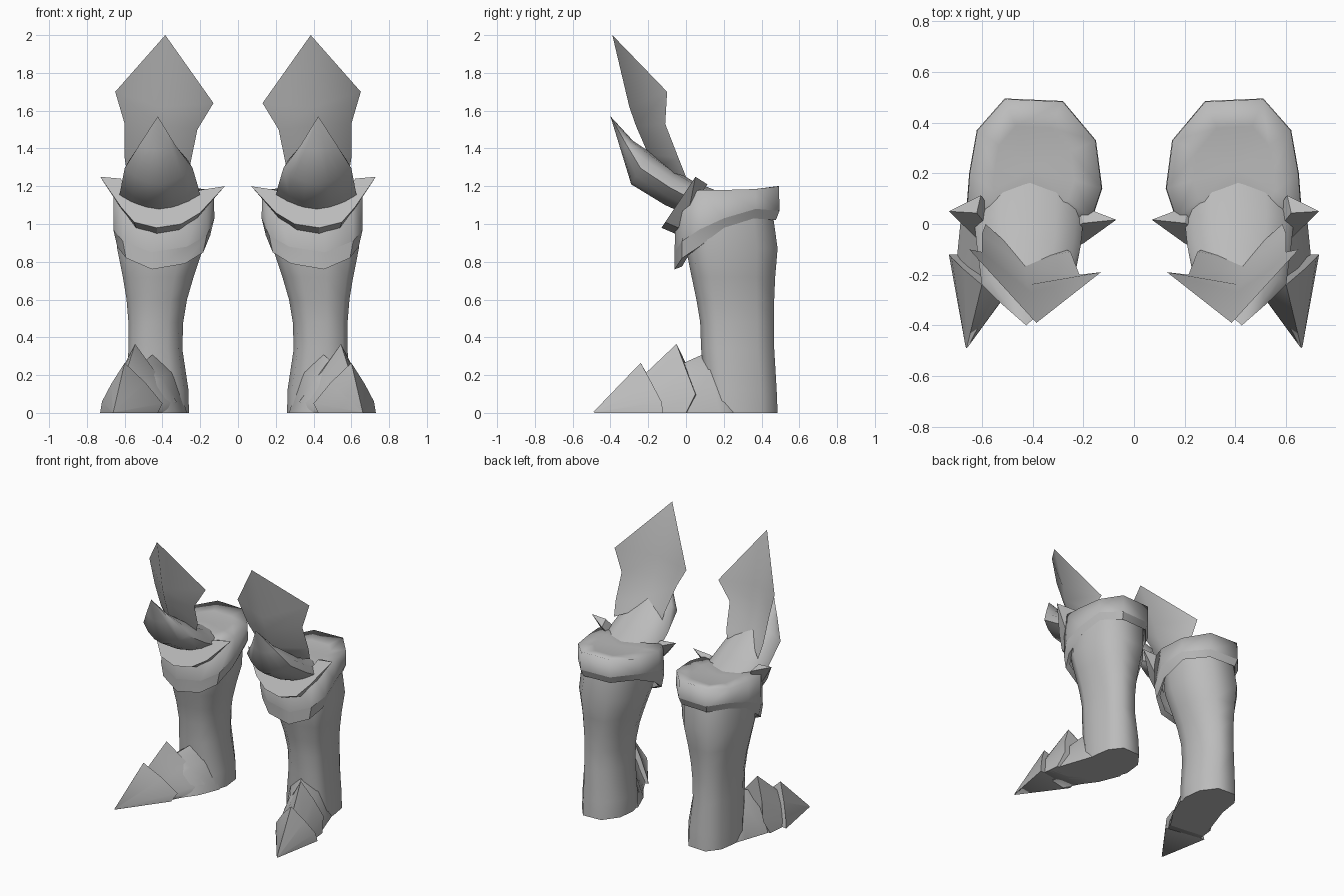
import bpy, bmesh, math
from mathutils import Vector

if "Cube" in bpy.data.objects:
    bpy.data.objects.remove(bpy.data.objects["Cube"])

steel = bpy.data.materials.new("grey_steel")
steel.diffuse_color = (0.5, 0.5, 0.5, 1)
steel.use_nodes = True
steel.node_tree.nodes["Principled BSDF"].inputs["Base Color"].default_value = steel.diffuse_color


def finish(name, bm, angle=40):
    """Turn a bmesh into a part mirrored to the other leg."""
    bmesh.ops.remove_doubles(bm, verts=bm.verts, dist=1e-5)
    bmesh.ops.recalc_face_normals(bm, faces=bm.faces)
    me = bpy.data.meshes.new(name)
    bm.to_mesh(me)
    bm.free()
    me.materials.append(steel)
    ob = bpy.data.objects.new(name, me)
    bpy.context.collection.objects.link(ob)
    mirror = ob.modifiers.new("Mirror", 'MIRROR')
    mirror.use_mirror_merge = False
    bpy.ops.object.select_all(action='DESELECT')
    ob.select_set(True)
    bpy.context.view_layer.objects.active = ob
    bpy.ops.object.shade_smooth_by_angle(angle=math.radians(angle))
    return ob


def loft(name, rings, end=None, angle=40, capped=True):
    """Skin closed rings; the far end is a point fan or a flat cap."""
    bm = bmesh.new()
    vs = [[bm.verts.new(p) for p in r] for r in rings]
    n = len(rings[0])
    for a, b in zip(vs, vs[1:]):
        for i in range(n):
            j = (i + 1) % n
            bm.faces.new((a[i], a[j], b[j], b[i]))
    if capped:
        bm.faces.new(vs[0])
    if end:
        t = bm.verts.new(end)
        for i in range(n):
            bm.faces.new((vs[-1][i], vs[-1][(i + 1) % n], t))
    elif capped:
        bm.faces.new(vs[-1])
    return finish(name, bm, angle)


# Leg outline shared by cuff and shaft: (x, y, cuff lower edge z, cuff top z)
cuff = [(.28, .485, 1.02, 1.20), (.51, .495, 1.02, 1.20), (.62, .37, 1.03, 1.185),
        (.65, .2, .98, 1.18), (.66, .07, .88, 1.18), (.61, -.02, .82, 1.16),
        (.46, -.06, .76, 1.12), (.27, -.045, .79, 1.13), (.165, .02, .85, 1.17),
        (.125, .14, .94, 1.17), (.15, .33, 1.02, 1.18)]


def shaft_ring(x0, x1, y0, y1, z):
    """Leg outline fitted into a box."""
    return [(x0 + (x - .125) / .535 * (x1 - x0), y0 + (y + .06) / .555 * (y1 - y0), z)
            for x, y, _, _ in cuff]


loft("shin_shaft", [shaft_ring(*r) for r in (
    (.26, .59, .10, .485, 0), (.262, .59, .10, .48, .12),
    (.295, .58, .08, .467, .34), (.29, .58, .075, .465, .48),
    (.27, .59, .055, .467, .6), (.235, .61, .03, .472, .72),
    (.185, .64, 0, .485, .87), (.165, .63, 0, .46, 1.05))], angle=70)


def inset(x, y, sx, sy):
    return .4 + (x - .4) * sx, .22 + (y - .22) * sy


# Knee cuff: closed, gently dished top over a bevelled lower rim
rim = [(x, y, b + (.05 if y > .15 else .09)) for x, y, b, t in cuff]
loft("cuff_rim", [
    [(*inset(x, y, .88, .86), b + .015) for x, y, b, t in cuff],
    [(*inset(x, y, .92, .93 if y > .1 else 1), b) for x, y, b, t in cuff],
    rim], angle=45, capped=False)
loft("knee_cuff", [
    rim,
    [(*inset(x, y, .99, .99), t) for x, y, b, t in cuff],
    [(*inset(x, y, .6, .6), 1.178) for x, y, b, t in cuff]],
    end=(.4, .22, 1.175), angle=110, capped=False)

# Crescent collar: slanted flat band with pointed ends, given as (x, z)
outer = [(.07, 1.2), (.2, 1.06), (.3, 1.0), (.43, .98), (.55, 1.01), (.62, 1.09), (.73, 1.25)]
inner = [(.62, 1.24), (.56, 1.125), (.43, 1.08), (.31, 1.1), (.2, 1.18)]


def slant(x, z):
    return Vector((x, .05 - (1.25 - z) * .667, z))


front = [slant(*p) for p in outer + inner]
bm = bmesh.new()
f = [bm.verts.new(p) for p in front]
b = [f[i] if i in (0, 6) else
     bm.verts.new((.42 + (p.x - .42) * .92, p.y + .07, p.z - .03))
     for i, p in enumerate(front)]
n = len(f)
for i in range(n):
    j = (i + 1) % n
    bm.faces.new(list(dict.fromkeys((f[i], f[j], b[j], b[i]))))
for v in (f, b):
    for i in range(6):
        o = [v[i], v[i + 1], v[max(11 - i, 7)], v[min(12 - i, 11)]]
        bm.faces.new(list(dict.fromkeys(o)))
finish("collar_crescent", bm, 25)


# Knee horn: tilted ovals, narrower below, rising from the cuff to a point
def tilted(x0, x1, low, high, n=12):
    pts = []
    for i in range(n):
        a = 2 * math.pi * i / n
        k = (1 + math.cos(a)) / 2
        s = math.sin(a) * min(1, .62 + .76 * k)
        pts.append(((x0 + x1) / 2 + (x1 - x0) / 2 * s,
                    low[0] + (high[0] - low[0]) * k, low[1] + (high[1] - low[1]) * k))
    return pts


loft("knee_horn", [
    tilted(.2, .62, (.06, 1.0), (.19, 1.165)),
    tilted(.2, .63, (-.02, 1.06), (.04, 1.225)),
    tilted(.21, .62, (-.11, 1.1), (-.06, 1.285)),
    tilted(.24, .6, (-.29, 1.21), (-.19, 1.38)),
    tilted(.33, .525, (-.345, 1.39), (-.28, 1.44))],
    end=(.425, -.40, 1.57), angle=70)

# Tall folded blade: rows of inner edge, front ridge, outer edge, back ridge
loft("thigh_blade", [
    [(.27, -.10, 1.25), (.42, -.17, 1.3), (.585, 0, 1.25), (.43, -.14, 1.3)],
    [(.25, -.11, 1.33), (.42, -.2, 1.37), (.6, -.04, 1.35), (.43, -.17, 1.37)],
    [(.215, -.2, 1.5), (.41, -.265, 1.52), (.6, -.11, 1.53), (.42, -.24, 1.52)],
    [(.13, -.19, 1.64), (.405, -.3, 1.62), (.65, -.1, 1.7), (.405, -.27, 1.64)]],
    end=(.385, -.39, 2.0), angle=85)

# Foot: arched sections from ankle to ball
loft("foot_body", [
    [(.30, .30, 0), (.33, .28, .2), (.42, .24, .33), (.53, .28, .2), (.57, .3, 0)],
    [(.27, .17, 0), (.34, .13, .23), (.45, .09, .31), (.56, .13, .23), (.61, .18, 0)],
    [(.33, .02, 0), (.40, .03, .18), (.5, .0, .27), (.59, .03, .19), (.665, .02, 0)],
    [(.43, -.12, 0), (.47, -.1, .09), (.57, -.14, .18), (.65, -.08, .11), (.69, -.09, 0)]],
    angle=85)


# Foot plates: peaked rear arch tapering to a front arch
def plate(name, rear, nose):
    loft(name, [rear, nose], angle=80)


plate("instep_plate",
      [(.36, .0, 0), (.325, .08, .06), (.425, .03, .2), (.545, -.05, .365),
       (.615, .0, .23), (.66, .05, .1), (.685, .0, 0)],
      [(.465, -.2, 0), (.46, -.19, .04), (.52, -.2, .11), (.60, -.235, .19),
       (.66, -.2, .11), (.69, -.17, .04), (.70, -.15, 0)])
plate("toe_plate",
      [(.425, -.17, 0), (.40, -.13, .05), (.49, -.18, .16), (.60, -.24, .265),
       (.67, -.18, .155), (.72, -.13, .06), (.73, -.12, 0)],
      [(.655, -.485, 0), (.655, -.485, .002), (.657, -.487, .004), (.66, -.49, .005),
       (.662, -.487, .004), (.664, -.485, .002), (.664, -.485, 0)])
